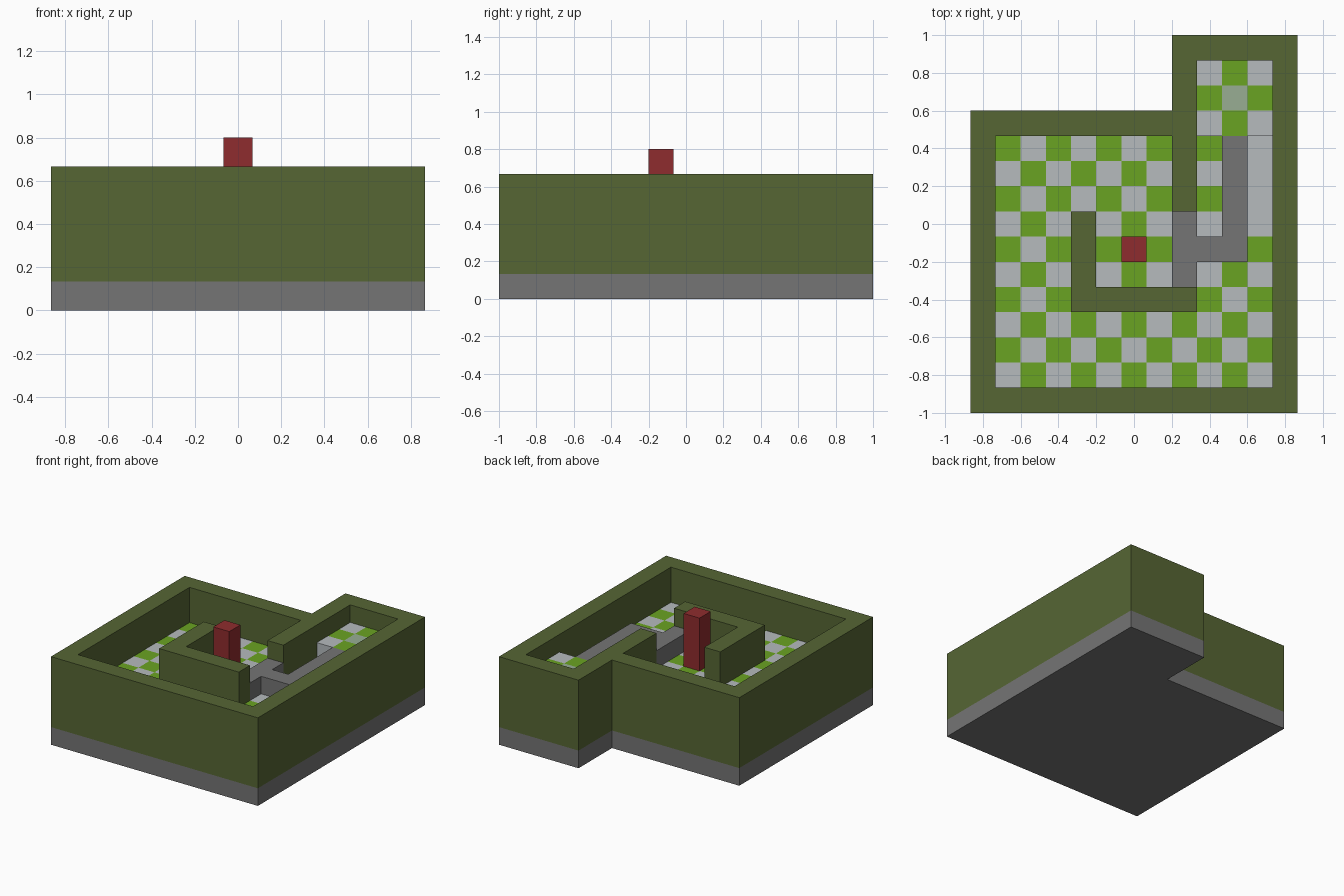
import bpy
import bmesh

cube = bpy.data.objects.get("Cube")
if cube:
    bpy.data.objects.remove(cube, do_unlink=True)

U = 2 / 15  # one grid block

# Floor plan, back row first:
# # outer wall, I inner wall, = raised path, P pillar, ^ platform,
# * platform centre, . checkered floor, w plain pale floor
PLAN = [
    "        #####",
    "        #^^^#",
    "        #^*^#",
    "#########^^^#",
    "#.......#.=w#",
    "#.......#.=w#",
    "#.......#.=w#",
    "#...I...=.=w#",
    "#...I.P.===.#",
    "#...I...=...#",
    "#...IIIII...#",
    "#...........#",
    "#...........#",
    "#...........#",
    "#############",
]


def material(name, r, g, b):
    """Flat material from display colour values, stored as linear."""
    def lin(v):
        v /= 255
        return v / 12.92 if v <= 0.04045 else ((v + 0.055) / 1.055) ** 2.4
    col = (lin(r), lin(g), lin(b), 1)
    m = bpy.data.materials.new(name)
    m.use_nodes = True
    m.diffuse_color = col
    m.node_tree.nodes["Principled BSDF"].inputs["Base Color"].default_value = col
    return m


hedge = material("dark olive", 86, 102, 52)
stone = material("mid grey", 117, 117, 117)
grass = material("bright green", 106, 164, 34)
pale = material("pale grey", 182, 187, 190)
sage = material("sage green", 152, 174, 148)
red = material("deep red", 143, 44, 46)


def cells(kinds):
    """Column and row of every block of the given kinds."""
    return {(c, len(PLAN) - 1 - r) for r, line in enumerate(PLAN)
            for c, ch in enumerate(line) if ch in kinds}


def blocks(name, kinds, low, high, mats, pick=lambda c, r: 0):
    """Fuse grid blocks into one solid, with faces coloured by block."""
    area = cells(kinds)
    bm = bmesh.new()

    def quad(points, index):
        f = bm.faces.new([bm.verts.new(((x - 6.5) * U, (y - 7.5) * U, z * U))
                          for x, y, z in points])
        f.material_index = index

    for c, r in sorted(area):
        i = pick(c, r)
        ring = [(c, r), (c + 1, r), (c + 1, r + 1), (c, r + 1)]
        quad([(x, y, high) for x, y in ring], i)
        quad([(x, y, low) for x, y in reversed(ring)], i)
        # sides only where there is no neighbouring block
        for k, (dx, dy) in enumerate([(0, -1), (1, 0), (0, 1), (-1, 0)]):
            if (c + dx, r + dy) not in area:
                a, b = ring[k], ring[(k + 1) % 4]
                quad([(*a, low), (*b, low), (*b, high), (*a, high)], i)
    bmesh.ops.remove_doubles(bm, verts=bm.verts[:], dist=0.001)
    bmesh.ops.dissolve_limit(bm, angle_limit=0.02, verts=bm.verts[:],
                             edges=bm.edges[:], delimit={'MATERIAL'})
    mesh = bpy.data.meshes.new(name)
    bm.to_mesh(mesh)
    bm.free()
    for m in mats:
        mesh.materials.append(m)
    obj = bpy.data.objects.new(name, mesh)
    bpy.context.collection.objects.link(obj)
    return obj


def checker(c, r):
    if (c, r) in cells("*"):
        return 2
    if (c, r) in cells("w"):
        return 0
    return (c + r) % 2


tiles = [pale, grass, sage]
blocks("stone_base", "#I=P^*.w", 0, 1, [stone])
blocks("outer_hedge", "#", 1, 5, [hedge])
blocks("inner_hedge", "I", 1, 5, [hedge])
blocks("checkered_floor", ".w", 1, 3, tiles, checker)
blocks("raised_platform", "^*", 1, 4, tiles, checker)
blocks("raised_path", "=", 1, 4, [stone])
blocks("red_pillar", "P", 1, 6, [red])
